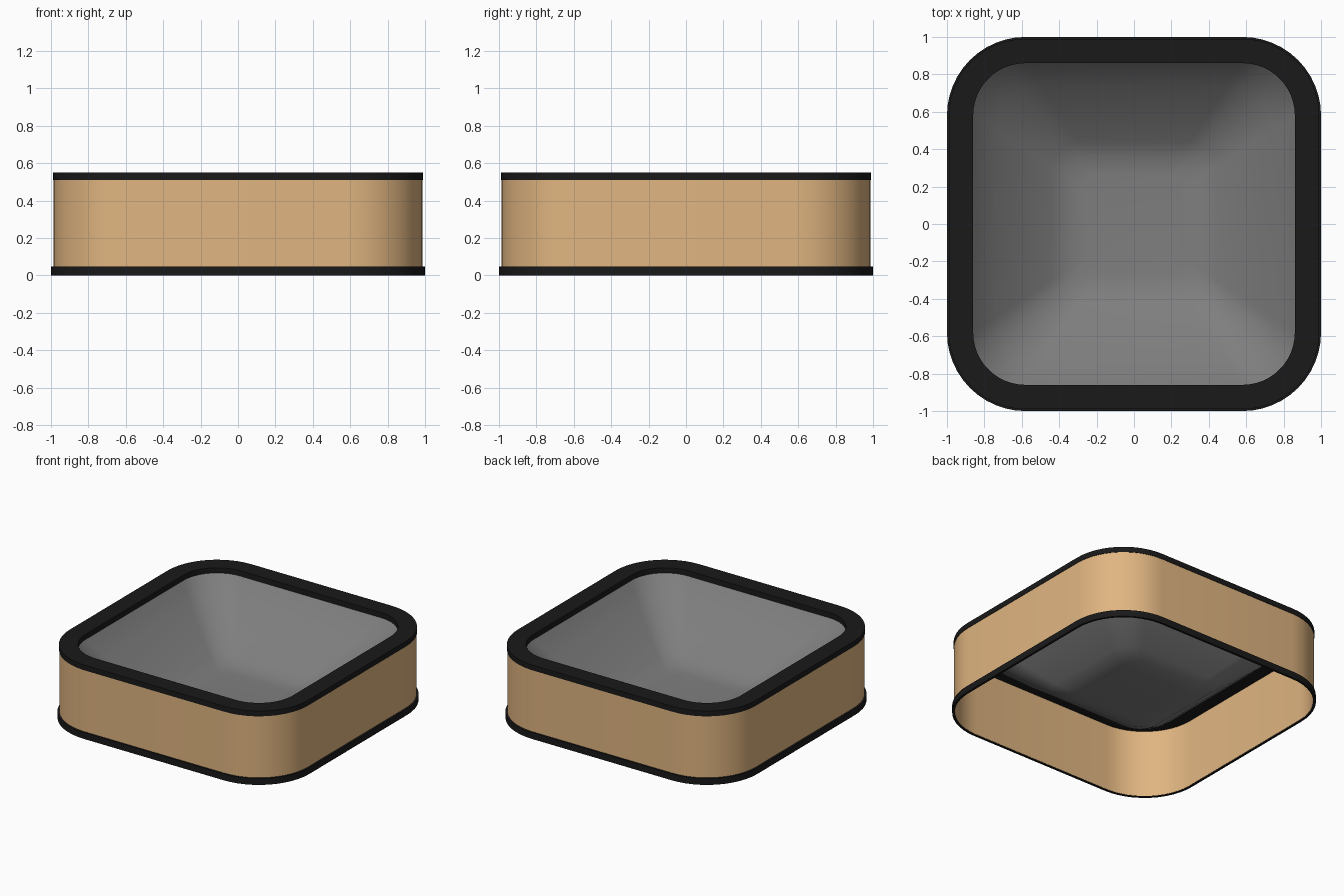
import bpy, bmesh, math

cube = bpy.data.objects.get("Cube")
if cube:
    bpy.data.objects.remove(cube)


def material(name, rgb):
    m = bpy.data.materials.new(name)
    m.use_nodes = True
    m.diffuse_color = (*rgb, 1)
    m.node_tree.nodes["Principled BSDF"].inputs["Base Color"].default_value = (*rgb, 1)
    return m


black = material("black trim", (0.01, 0.01, 0.01))
tan = material("tan wood", (0.75, 0.465, 0.22))
grey = material("grey basin", (0.21, 0.21, 0.21))
STEPS = 12


def rounded_square(half, radius):
    """Outline of a square with round corners, anticlockwise."""
    points = []
    for corner in range(4):
        mid = math.pi / 4 + corner * math.pi / 2
        c = half - radius
        cx, cy = c * math.copysign(1, math.cos(mid)), c * math.copysign(1, math.sin(mid))
        for i in range(STEPS + 1):
            a = corner * math.pi / 2 + i / STEPS * math.pi / 2
            points.append((cx + radius * math.cos(a), cy + radius * math.sin(a)))
    return points


def loft(name, mat, rings, closed=False, floor=False):
    """Bridge rings of (half width, corner radius, height)."""
    bm = bmesh.new()
    loops = [[bm.verts.new((x, y, z)) for x, y in rounded_square(h, r)] for h, r, z in rings]
    pairs = list(zip(loops, loops[1:]))
    if closed:
        pairs.append((loops[-1], loops[0]))
    for a, b in pairs:
        n = len(a)
        for i in range(n):
            j = (i + 1) % n
            bm.faces.new((a[i], a[j], b[j], b[i]))
    if floor:
        bm.faces.new(loops[-1])
    bmesh.ops.recalc_face_normals(bm, faces=bm.faces)
    if floor:
        # the open bowl faces upwards
        bm.faces.ensure_lookup_table()
        if bm.faces[-1].normal.z < 0:
            bmesh.ops.reverse_faces(bm, faces=bm.faces)
    mesh = bpy.data.meshes.new(name)
    bm.to_mesh(mesh)
    bm.free()
    mesh.materials.append(mat)
    ob = bpy.data.objects.new(name, mesh)
    bpy.context.collection.objects.link(ob)
    bpy.ops.object.select_all(action="DESELECT")
    ob.select_set(True)
    bpy.context.view_layer.objects.active = ob
    bpy.ops.object.shade_smooth_by_angle(angle=math.radians(40))


def band(name, mat, outer, inner, bottom, top):
    """Square tube whose corners are all concentric."""
    c = 0.58
    loft(name, mat, [(outer, outer - c, bottom), (outer, outer - c, top),
                     (inner, inner - c, top), (inner, inner - c, bottom)], closed=True)


# Thin outer shell, open underneath
band("side_wall", tan, 0.987, 0.981, 0.004, 0.52)
# Dark trim around the foot and the top
band("base_trim", black, 1.0, 0.983, 0.0, 0.048)
band("top_rim", black, 0.99, 0.86, 0.51, 0.55)

# Curved bowl hung from the rim, steepest at its edge
loft("basin", grey, [(0.864, 0.284, 0.515), (0.82, 0.27, 0.46), (0.74, 0.24, 0.38),
                     (0.6, 0.195, 0.265), (0.44, 0.14, 0.15), (0.36, 0.11, 0.11),
                     (0.27, 0.09, 0.1)], floor=True)
